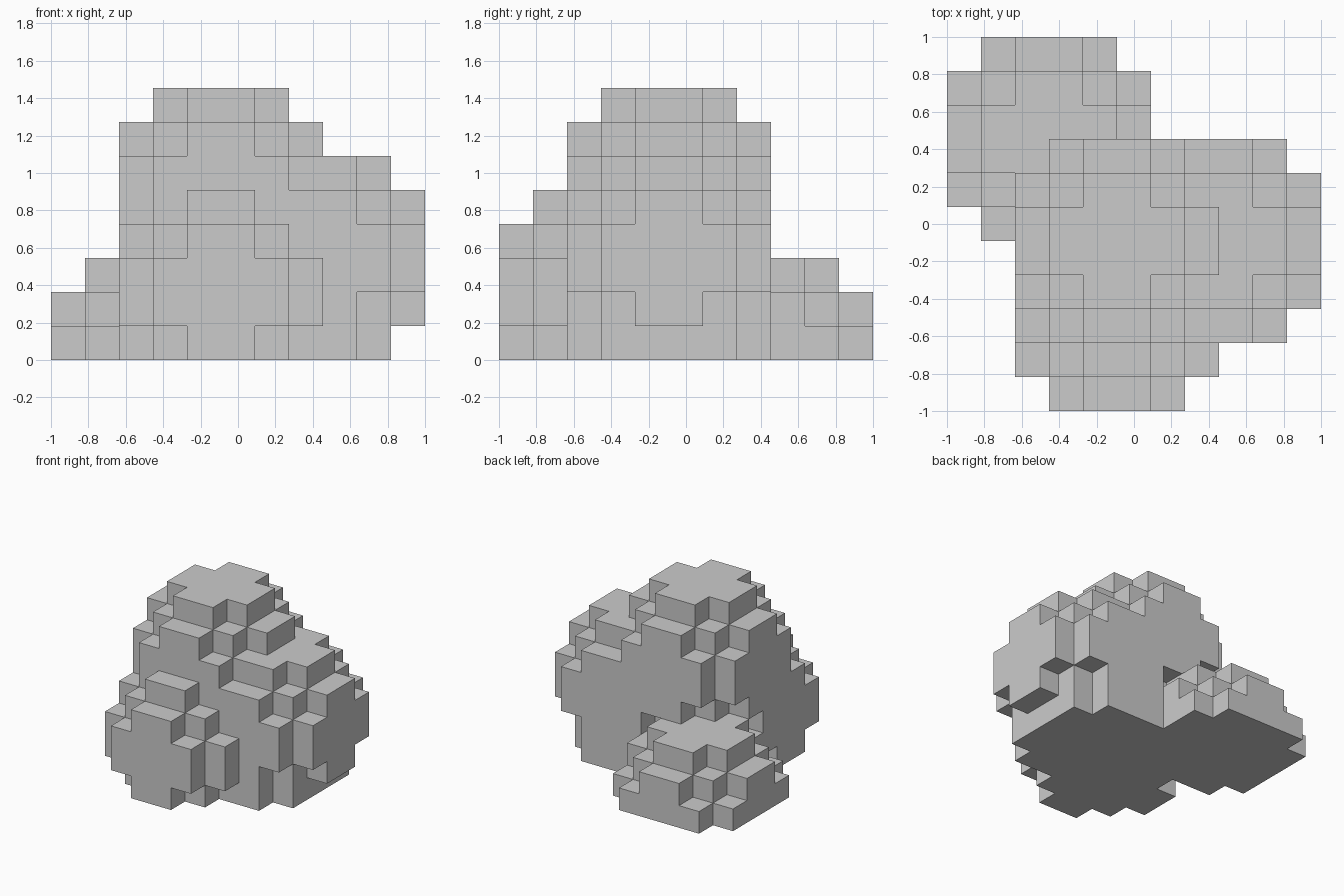
import bpy, bmesh
from itertools import product
from mathutils import Vector

if "Cube" in bpy.data.objects:
    bpy.data.objects.remove(bpy.data.objects["Cube"])

CELL = 2 / 11          # eleven blocks across two units
RADIUS = 3             # each lobe is a block-stepped ball, six blocks wide

# Lobe centres in block units from the left, front, bottom corner
LOBES = [
    (5, 5, 5),   # top
    (8, 5, 3),   # right
    (5, 3, 2),   # front
    (3, 8, 0),   # low, back left
    (7, 5, 1),   # base filling under the right lobe
]


def ball(centre):
    """Blocks whose middle lies in the ball, cut off at the floor."""
    offsets = product(range(-RADIUS, RADIUS), repeat=3)
    return {tuple(c + o for c, o in zip(centre, off)) for off in offsets
            if sum((o + 0.5) ** 2 for o in off) < RADIUS ** 2
            and centre[2] + off[2] >= 0}


blocks = set().union(*(ball(c) for c in LOBES))

# Outer skin: one square wherever a block meets empty space
bm = bmesh.new()
corners = {}


def corner(p):
    if p not in corners:
        corners[p] = bm.verts.new((p[0] * CELL - 1, p[1] * CELL - 1, p[2] * CELL))
    return corners[p]


for block in blocks:
    for axis, side in product(range(3), (0, 1)):
        neighbour = list(block)
        neighbour[axis] += 2 * side - 1
        if tuple(neighbour) in blocks:
            continue
        u, v = (axis + 1) % 3, (axis + 2) % 3
        loop = []
        for du, dv in ((0, 0), (1, 0), (1, 1), (0, 1)):
            p = list(block)
            p[axis] += side
            p[u] += du
            p[v] += dv
            loop.append(corner(tuple(p)))
        bm.faces.new(loop if side else loop[::-1])

# Merge squares into large flat faces
bmesh.ops.dissolve_limit(bm, angle_limit=0.01, verts=bm.verts[:], edges=bm.edges[:])

mesh = bpy.data.meshes.new("block_boulder")
bm.to_mesh(mesh)
bm.free()
bpy.context.collection.objects.link(bpy.data.objects.new("block_boulder", mesh))
